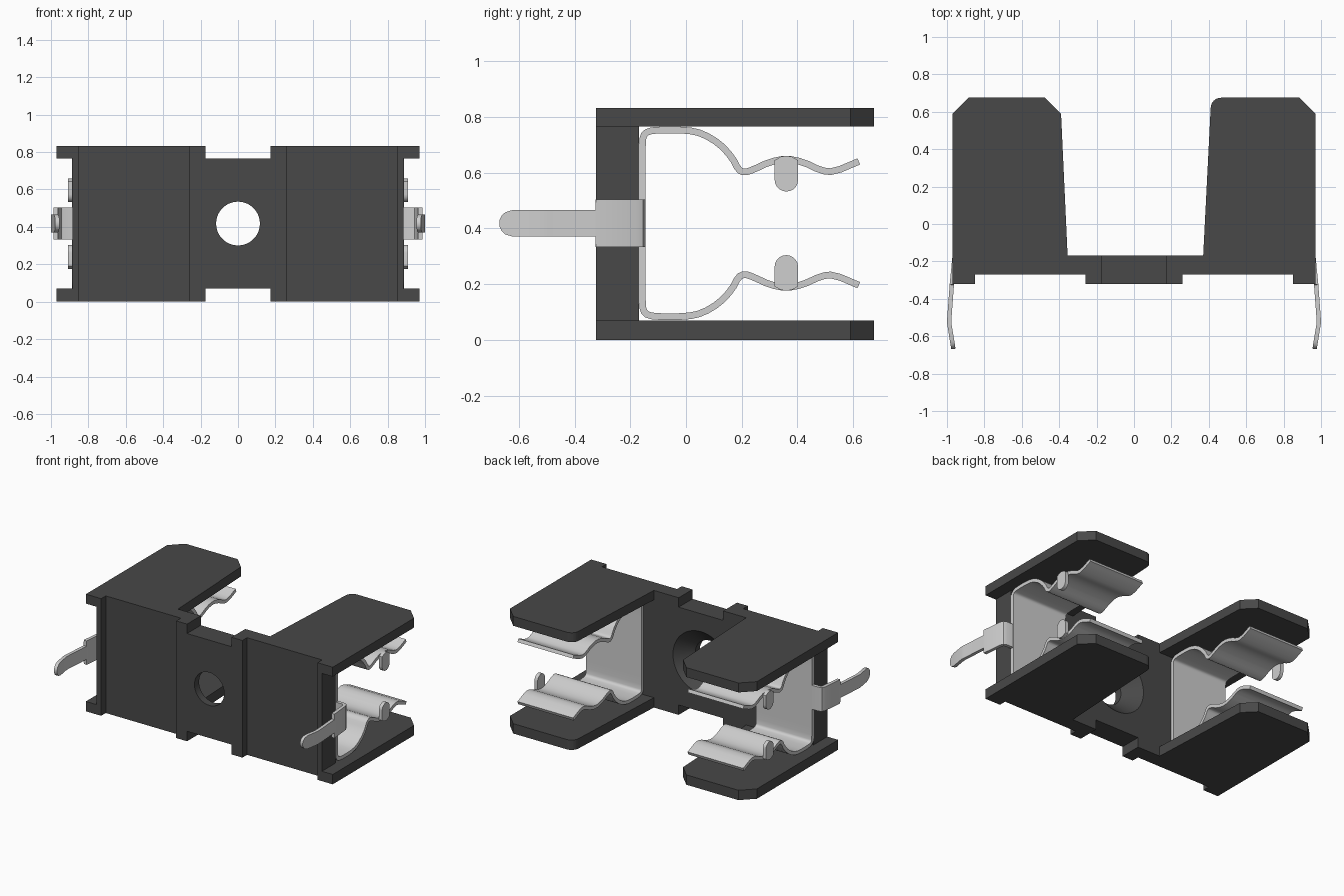
import bpy, bmesh, math
from mathutils import Vector

cube = bpy.data.objects.get("Cube")
if cube:
    bpy.data.objects.remove(cube, do_unlink=True)

MID = 0.418  # height of the horizontal symmetry plane


def material(name, value, rough, metal=0.0):
    m = bpy.data.materials.new(name)
    m.use_nodes = True
    col = (value, value, value, 1)
    m.diffuse_color = col
    bsdf = m.node_tree.nodes["Principled BSDF"]
    bsdf.inputs["Base Color"].default_value = col
    bsdf.inputs["Roughness"].default_value = rough
    return m


PLASTIC = material("dark_plastic", 0.065, 0.6)
METAL = material("light_metal", 0.62, 0.4)


def finish(bm, name, mat, smooth=False):
    bmesh.ops.recalc_face_normals(bm, faces=bm.faces)
    me = bpy.data.meshes.new(name)
    bm.to_mesh(me)
    bm.free()
    me.materials.append(mat)
    ob = bpy.data.objects.new(name, me)
    bpy.context.collection.objects.link(ob)
    bpy.ops.object.select_all(action='DESELECT')
    ob.select_set(True)
    bpy.context.view_layer.objects.active = ob
    if smooth:
        bpy.ops.object.shade_smooth_by_angle(angle=math.radians(35))
    return ob


def prism(name, outline, lo, hi, place, mat, smooth=False):
    """Extrude a 2D outline between two depths."""
    bm = bmesh.new()
    a = [bm.verts.new(place(u, v, lo)) for u, v in outline]
    b = [bm.verts.new(place(u, v, hi)) for u, v in outline]
    bm.faces.new(a)
    bm.faces.new(b)
    for i in range(len(a)):
        j = (i + 1) % len(a)
        bm.faces.new((a[i], a[j], b[j], b[i]))
    return finish(bm, name, mat, smooth)


def ribbon(name, path, thick, spans, place, mat):
    """Sheet-metal strip along a 2D path; spans gives its width limits at each point."""
    pts = [Vector(p) for p in path]
    bm = bmesh.new()
    rings = []
    for i, p in enumerate(pts):
        d1 = (p - pts[i - 1]).normalized() if i else None
        d2 = (pts[i + 1] - p).normalized() if i < len(pts) - 1 else None
        d = ((d1 or d2) + (d2 or d1)).normalized()
        n = Vector((-d.y, d.x))
        off = n * thick / 2 / max(0.6, d.dot(d1 or d2))
        lo, hi = spans[i]
        rings.append([bm.verts.new(place(q.x, q.y, w)) for q, w in
                      ((p + off, lo), (p + off, hi), (p - off, hi), (p - off, lo))])
    for r, s in zip(rings, rings[1:]):
        for k in range(4):
            bm.faces.new((r[k], r[(k + 1) % 4], s[(k + 1) % 4], s[k]))
    bm.faces.new(rings[0])
    bm.faces.new(rings[-1])
    return finish(bm, name, mat, True)


def soften(path):
    """One round of corner cutting, ends kept."""
    out = [path[0]]
    for p, q in zip(path, path[1:]):
        for t in (0.25, 0.75):
            out.append((p[0] + (q[0] - p[0]) * t, p[1] + (q[1] - p[1]) * t))
    return out + [path[-1]]


def flat(x, y, z):
    return (x, y, z)


# Central wall with raised ends and raised middle on its front
half = [(0.26, -0.322), (0.26, -0.27), (0.85, -0.27), (0.85, -0.322), (0.885, -0.322), (0.885, -0.168)]
wall = prism("wall", half + [(-x, y) for x, y in reversed(half)], 0.07, 0.765, flat, PLASTIC)

# Countersunk screw hole
bm = bmesh.new()
rings = []
for y, r in ((-0.40, 0.117), (-0.27, 0.117), (-0.168, 0.22), (-0.10, 0.22)):
    rings.append([bm.verts.new((r * math.cos(t * math.tau / 48), y, MID + r * math.sin(t * math.tau / 48)))
                  for t in range(48)])
for r, s in zip(rings, rings[1:]):
    for k in range(48):
        bm.faces.new((r[k], r[(k + 1) % 48], s[(k + 1) % 48], s[k]))
bm.faces.new(rings[0])
bm.faces.new(rings[-1])
cutter = finish(bm, "hole_cutter", PLASTIC)
cutter.hide_render = True
mod = wall.modifiers.new("hole", 'BOOLEAN')
mod.operation = 'DIFFERENCE'
mod.solver = 'EXACT'
mod.object = cutter
bpy.ops.object.select_all(action='DESELECT')
wall.select_set(True)
bpy.context.view_layer.objects.active = wall
bpy.ops.object.modifier_apply(modifier="hole")
bpy.data.objects.remove(cutter, do_unlink=True)
bpy.ops.object.shade_smooth_by_angle(angle=math.radians(30))

# Cover plates above and below; the inner corner is rounded on the left, chamfered on the right
base = [(0.175, -0.322), (0.26, -0.322), (0.26, -0.27), (0.85, -0.27), (0.85, -0.322),
        (0.97, -0.322), (0.97, 0.59), (0.885, 0.675)]
arc = [(0.465 - 0.055 * math.sin(a), 0.62 + 0.055 * math.cos(a))
       for a in (i * math.pi / 16 for i in range(9))]
left_plate = base + arc + [(0.37, -0.168), (0.175, -0.168)]
right_plate = [(-x, y) for x, y in
               base + [(0.475, 0.675), (0.39, 0.59), (0.355, -0.168), (0.175, -0.168)]]
for side, outline in (("left", left_plate), ("right", right_plate)):
    for level, lo, hi in (("bottom", 0.0, 0.07), ("top", 0.765, 0.832)):
        prism(f"{side}_{level}_plate", outline, lo, hi, flat, PLASTIC)

# Spring clip profile (y, z), upper half from the middle to the tip
arm = [(-0.157, 0.60), (-0.157, 0.715), (-0.148, 0.742), (-0.115, 0.753), (0.0, 0.753), (0.06, 0.74),
       (0.12, 0.704), (0.165, 0.655), (0.188, 0.61), (0.21, 0.600), (0.24, 0.610), (0.30, 0.638),
       (0.36, 0.650), (0.42, 0.638), (0.485, 0.607), (0.53, 0.602), (0.62, 0.640)]
upper = soften(arm)
clip_path = [(y, 2 * MID - z) for y, z in reversed(upper)] + upper

# Side stop: tab with a rounded end
stop = [(0.318, 0.644), (0.34, 0.657), (0.36, 0.660), (0.38, 0.657), (0.402, 0.644)]
stop += [(0.36 + 0.042 * math.cos(a), 0.574 - 0.042 * math.sin(a))
         for a in (i * math.pi / 10 for i in range(11))]

# Terminal path (x, y) with half widths
terminal = [(0.86, -0.157, 0.085), (0.935, -0.157, 0.085), (0.952, -0.163, 0.085), (0.96, -0.18, 0.085),
            (0.974, -0.324, 0.085), (0.974, -0.325, 0.047), (0.987, -0.50, 0.047), (0.988, -0.53, 0.047),
            (0.973, -0.622, 0.047), (0.969, -0.646, 0.040), (0.967, -0.660, 0.028), (0.966, -0.668, 0.010)]

for side, s in (("left", 1), ("right", -1)):
    def across(y, z, x, s=s):
        return (s * x, y, z)

    def across_low(y, z, x, s=s):
        return (s * x, y, 2 * MID - z)

    def along(x, y, w, s=s):
        return (s * x, y, MID + w)

    ribbon(f"{side}_spring_clip", clip_path, 0.024, [(0.45, 0.887)] * len(clip_path), across, METAL)
    prism(f"{side}_upper_stop", stop, 0.885, 0.91, across, METAL, True)
    prism(f"{side}_lower_stop", stop, 0.885, 0.91, across_low, METAL, True)
    ribbon(f"{side}_terminal", [p[:2] for p in terminal], 0.023,
           [(-p[2], p[2]) for p in terminal], along, METAL)
